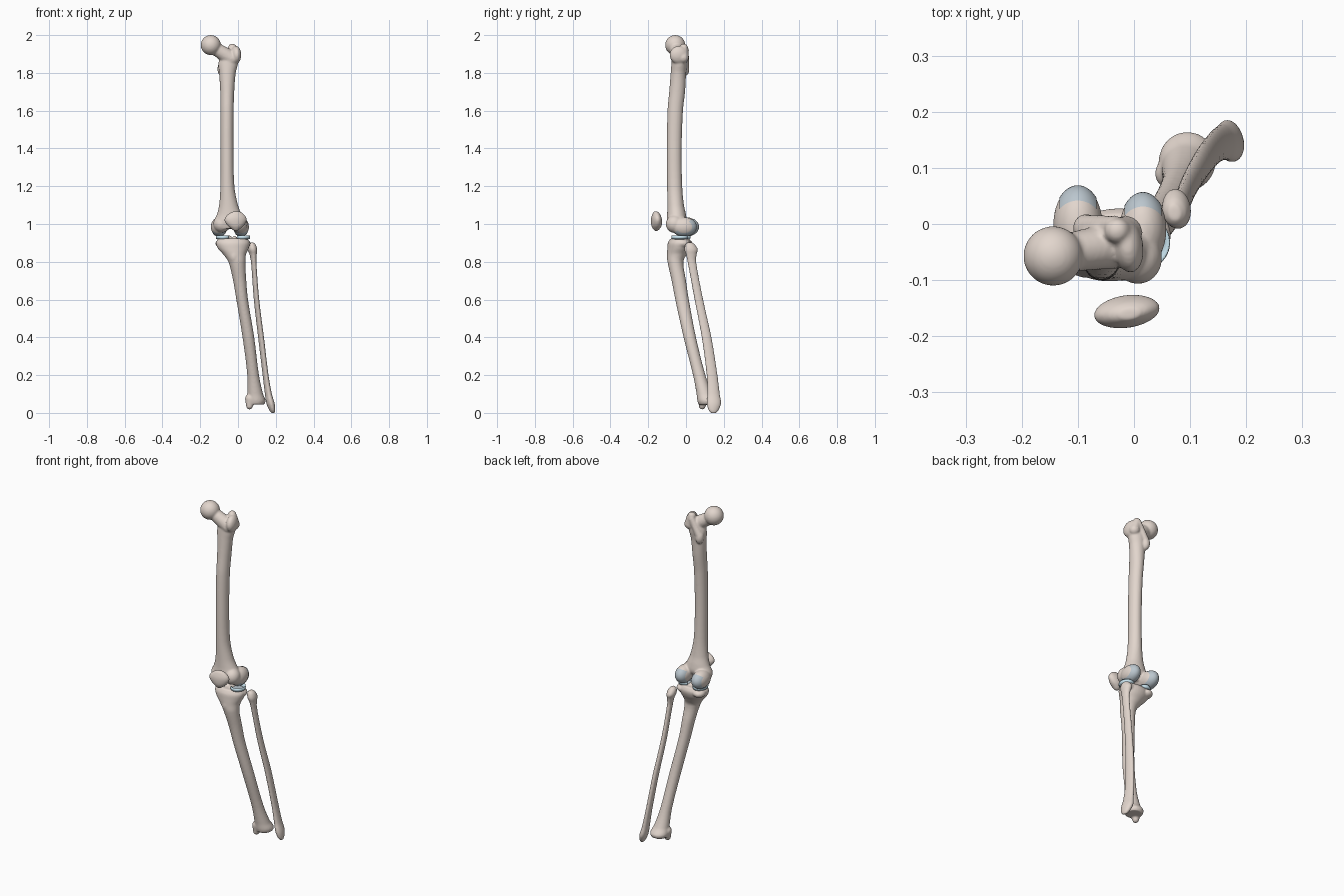
import bpy, bmesh, math
from mathutils import Vector, Matrix

if "Cube" in bpy.data.objects:
    bpy.data.objects.remove(bpy.data.objects["Cube"])


def material(name, col):
    m = bpy.data.materials.new(name)
    m.diffuse_color = (*col, 1)
    m.use_nodes = True
    m.node_tree.nodes["Principled BSDF"].inputs["Base Color"].default_value = m.diffuse_color
    return m


BONE = material("bone", (0.76, 0.67, 0.61))
CARTILAGE = material("cartilage", (0.50, 0.57, 0.62))
MENISCUS = material("meniscus", (0.58, 0.77, 0.86))


def blob(bm, c, r, rot=0, seg=32):
    """Ellipsoid with centre c and radii r, turned about z."""
    m = Matrix.Translation(c) @ Matrix.Rotation(math.radians(rot), 4, 'Z') @ Matrix.Diagonal((*r, 1))
    return bmesh.ops.create_uvsphere(bm, u_segments=seg, v_segments=seg // 2, radius=1, matrix=m)['verts']


def bridge(bm, a, b, ra, rb, n=8):
    """Tapering chain of spheres from a to b."""
    for i in range(n + 1):
        t = i / n
        r = ra + (rb - ra) * t
        blob(bm, Vector(a).lerp(Vector(b), t), (r, r, r), seg=20)


def loft(bm, stations, rot=0, seg=32, sub=5):
    """Closed skin over elliptical stations (z, cx, cy, rx, ry), smoothly interpolated."""
    rows = []
    for i in range(len(stations) - 1):
        p = [stations[max(0, min(len(stations) - 1, i + k))] for k in (-1, 0, 1, 2)]
        h = p[2][0] - p[1][0]
        for s in range(sub):
            t = s / sub
            row = [p[1][0] + h * t]
            for k in range(1, 5):
                m1 = (p[2][k] - p[0][k]) / (p[2][0] - p[0][0]) * h
                m2 = (p[3][k] - p[1][k]) / (p[3][0] - p[1][0]) * h
                row.append((2*t**3 - 3*t*t + 1) * p[1][k] + (t**3 - 2*t*t + t) * m1
                           + (3*t*t - 2*t**3) * p[2][k] + (t**3 - t*t) * m2)
            rows.append(row)
    rows.append(stations[-1])
    rings, a = [], math.radians(rot)
    for z, cx, cy, rx, ry in rows:
        ring = []
        for j in range(seg):
            u = 2 * math.pi * j / seg
            x, y = rx * math.cos(u), ry * math.sin(u)
            ring.append(bm.verts.new((cx + x*math.cos(a) - y*math.sin(a),
                                      cy + x*math.sin(a) + y*math.cos(a), z)))
        rings.append(ring)
    for r0, r1 in zip(rings, rings[1:]):
        for j in range(seg):
            k = (j + 1) % seg
            bm.faces.new((r0[j], r0[k], r1[k], r1[j]))
    bm.faces.new(rings[0])
    bm.faces.new(rings[-1])


def finish(bm, name, mat, voxel=0, smooth=4):
    bmesh.ops.recalc_face_normals(bm, faces=bm.faces)
    for f in bm.faces:
        f.smooth = True
    me = bpy.data.meshes.new(name)
    bm.to_mesh(me)
    bm.free()
    me.materials.append(mat)
    ob = bpy.data.objects.new(name, me)
    bpy.context.collection.objects.link(ob)
    if voxel:
        r = ob.modifiers.new("fuse", 'REMESH')
        r.mode, r.voxel_size, r.use_smooth_shade = 'VOXEL', voxel, True
        s = ob.modifiers.new("soften", 'SMOOTH')
        s.factor, s.iterations = 0.5, smooth
    return ob


# Thigh bone: shaft, head, neck, trochanters, condyles
MEDIAL = ((-0.1, 0.0, 0.985), (0.044, 0.068, 0.051))
LATERAL = ((0.016, -0.01, 0.985), (0.042, 0.066, 0.051))
bm = bmesh.new()
loft(bm, [(1.90, -.045, -.035, .045, .038), (1.85, -.052, -.035, .052, .042),
          (1.80, -.056, -.040, .044, .041), (1.70, -.057, -.047, .037, .042),
          (1.60, -.058, -.057, .035, .041), (1.40, -.058, -.062, .034, .039),
          (1.20, -.056, -.060, .037, .040), (1.10, -.050, -.055, .050, .044),
          (1.05, -.046, -.050, .066, .050), (1.01, -.043, -.050, .086, .052),
          (0.975, -.043, -.058, .080, .035)])
blob(bm, (-.144, -.057, 1.947), (.053, .053, .053), seg=48)
bridge(bm, (-.13, -.053, 1.935), (-.035, -.038, 1.875), .034, .042)
blob(bm, (-.012, -.037, 1.895), (.028, .05, .048), 10)
bridge(bm, (-.03, -.012, 1.932), (-.015, -.015, 1.88), .023, .03)
bridge(bm, (-.035, -.005, 1.92), (-.085, -.005, 1.83), .02, .022)
blob(bm, (-.085, -.008, 1.82), (.024, .026, .038))
blob(bm, *MEDIAL)
blob(bm, *LATERAL)
blob(bm, (.006, -.06, 1.0), (.044, .047, .047), 10)
blob(bm, (-.085, -.05, 1.0), (.046, .046, .045), -10)
finish(bm, "femur", BONE, .005)

# Kneecap
bm = bmesh.new()
loft(bm, [(1.066, -.008, -.160, .018, .010), (1.055, -.010, -.158, .038, .018),
          (1.035, -.012, -.157, .056, .026), (1.015, -.013, -.156, .058, .029),
          (.990, -.012, -.156, .042, .026), (.972, -.012, -.157, .020, .016),
          (.964, -.012, -.158, .008, .008)], rot=8)
finish(bm, "patella", BONE, .004)

# Shin bone: plateau, tuberosity, shaft, inner ankle
bm = bmesh.new()
loft(bm, [(.923, -.027, -.033, .078, .050), (.90, -.027, -.034, .090, .062),
          (.87, -.025, -.039, .081, .060), (.84, -.018, -.048, .061, .052),
          (.80, -.006, -.056, .045, .042), (.70, .009, -.038, .035, .038),
          (.60, .022, -.021, .031, .036), (.40, .055, .020, .031, .033),
          (.20, .080, .070, .031, .033), (.10, .091, .098, .042, .042),
          (.065, .095, .112, .051, .052), (.045, .095, .112, .045, .046)])
blob(bm, (-.02, -.078, .83), (.026, .024, .04))
bridge(bm, (.065, .09, .075), (.061, .086, .036), .028, .018)
blob(bm, (-.045, -.025, .922), (.011, .02, .018))
blob(bm, (-.018, -.03, .922), (.011, .02, .017))
blob(bm, (-.085, -.005, .897), (.035, .04, .024))
blob(bm, (.03, -.02, .897), (.036, .042, .024))
finish(bm, "tibia", BONE, .005)

# Calf bone
bm = bmesh.new()
loft(bm, [(.902, .072, .020, .010, .014), (.89, .073, .022, .021, .026),
          (.865, .076, .027, .025, .036), (.84, .080, .028, .019, .029),
          (.80, .083, .031, .014, .023), (.60, .098, .068, .014, .023),
          (.40, .122, .109, .015, .026), (.20, .146, .138, .015, .029),
          (.10, .161, .146, .018, .033), (.05, .172, .148, .021, .038),
          (.015, .181, .146, .015, .027), (-.001, .185, .146, .008, .013)], rot=10)
finish(bm, "fibula", BONE, .004)

# Cartilage caps on the rear and underside of each condyle
for name, (c, r) in (("medial", MEDIAL), ("lateral", LATERAL)):
    bm = bmesh.new()
    blob(bm, c, [v + .001 for v in r], seg=48)
    cuts = [((0, c[1] - .01, c[2]), Vector((0, -.8, 1)))]
    cuts += [((c[0] + s * .033, 0, 0), Vector((s, 0, 0))) for s in (-1, 1)]
    for co, no in cuts:
        bmesh.ops.bisect_plane(bm, geom=bm.verts[:] + bm.edges[:] + bm.faces[:],
                               plane_co=co, plane_no=no, clear_outer=True)
    finish(bm, name + "_condyle_cartilage", CARTILAGE)

# Tibial cartilage pads and C-shaped menisci
for name, cx, cy, rx, ry, gap in (("medial", -.078, -.025, .037, .046, 0),
                                  ("lateral", .024, -.033, .038, .042, 180)):
    bm = bmesh.new()
    blob(bm, (cx, cy, .922), (rx * .9, ry * .9, .006))
    finish(bm, name + "_tibial_cartilage", CARTILAGE)

    bm = bmesh.new()
    prev, n = None, 40
    wedge = [(.60, .924), (1.02, .920), (1.06, .930), (1.02, .940), (.85, .933)]
    for i in range(n + 1):
        u = math.radians(gap + 40 + 280 * i / n)
        ring = [bm.verts.new((cx + rx * k * math.cos(u), cy + ry * k * math.sin(u), z))
                for k, z in wedge]
        if prev:
            for j in range(len(wedge)):
                k = (j + 1) % len(wedge)
                bm.faces.new((prev[j], prev[k], ring[k], ring[j]))
        if i in (0, n):
            bm.faces.new(ring)
        prev = ring
    finish(bm, name + "_meniscus", MENISCUS)
